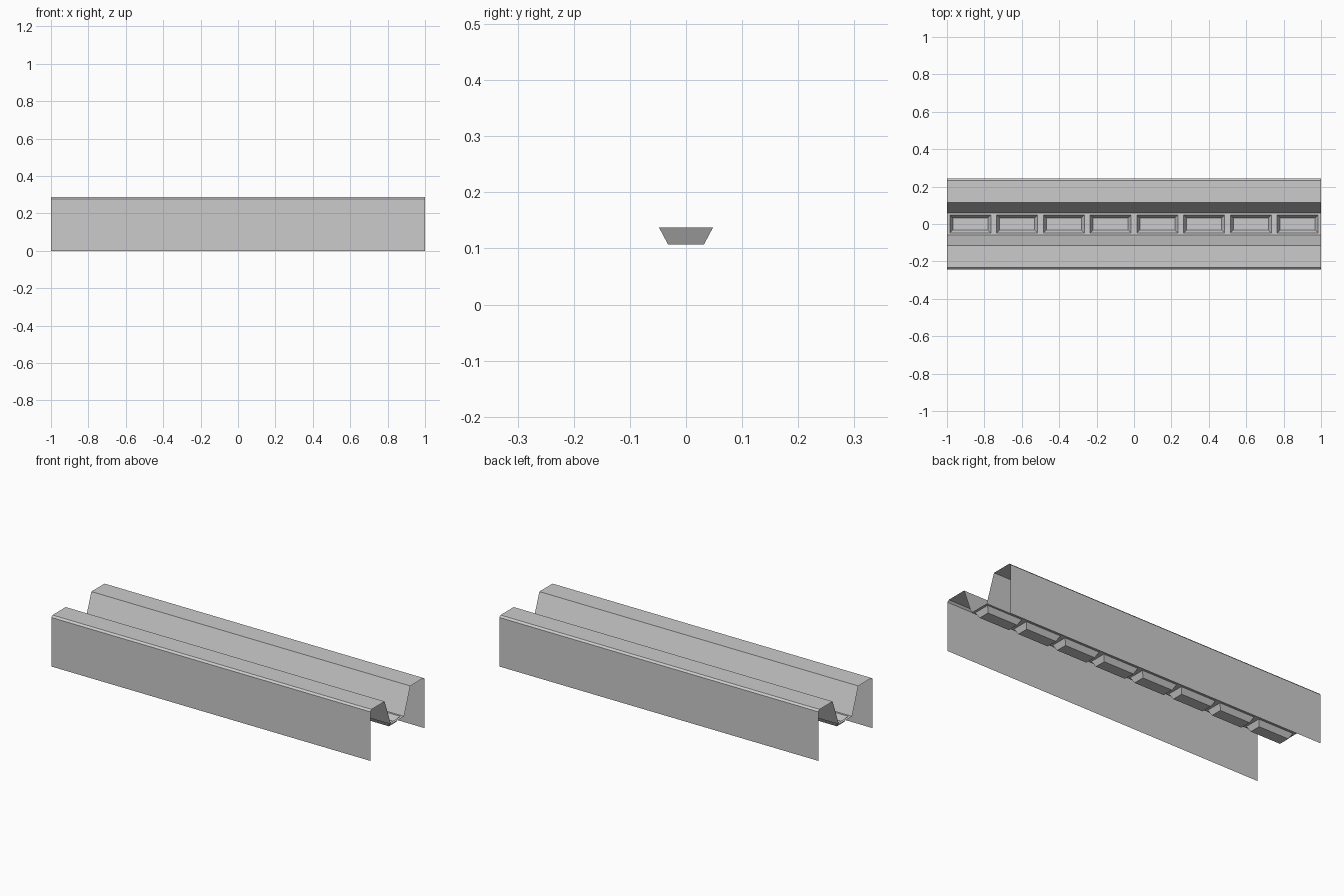
import bpy, bmesh

if "Cube" in bpy.data.objects:
    bpy.data.objects.remove(bpy.data.objects["Cube"])

HALF = 1.0          # half length of the rail
FLOOR_Z = 0.137     # channel floor height
POCKET_Z = 0.107    # bottom of the pockets


def add_object(name, bm):
    mesh = bpy.data.meshes.new(name)
    bm.to_mesh(mesh)
    bm.free()
    ob = bpy.data.objects.new(name, mesh)
    bpy.context.collection.objects.link(ob)
    return ob


# Sheet side: outer wall, bevel, top flange and sloped channel wall
def side_rail(name, side):
    profile = [(0.243, 0.0), (0.243, 0.278), (0.233, 0.288),
               (0.115, 0.288), (0.059, FLOOR_Z)]
    bm = bmesh.new()
    left = [bm.verts.new((-HALF, side * y, z)) for y, z in profile]
    right = [bm.verts.new((HALF, side * y, z)) for y, z in profile]
    for i in range(len(profile) - 1):
        quad = [left[i], left[i + 1], right[i + 1], right[i]]
        if side < 0:
            quad.reverse()
        face = bm.faces.new(quad)
        face.normal_update()
        # keep the outside facing up / outward
        if face.normal.z < -1e-4 or (abs(face.normal.z) < 1e-4 and face.normal.y * side < 0):
            face.normal_flip()
    return add_object(name, bm)


side_rail("front_rail", -1)
side_rail("back_rail", 1)

# Channel floor: grid strip whose middle cells sink into tapered pockets
xs = [-HALF]
for i in range(8):
    centre = -0.875 + 0.25 * i
    xs += [centre - 0.11, centre + 0.11]
xs.append(HALF)
ys = [-0.059, -0.048, 0.048, 0.059]

bm = bmesh.new()
grid = [[bm.verts.new((x, y, FLOOR_Z)) for y in ys] for x in xs]
pockets = []
for i in range(len(xs) - 1):
    for j in range(len(ys) - 1):
        f = bm.faces.new((grid[i][j], grid[i + 1][j],
                          grid[i + 1][j + 1], grid[i][j + 1]))
        if j == 1 and i % 2 == 1:
            pockets.append(f)
bm.normal_update()
bmesh.ops.inset_individual(bm, faces=pockets, thickness=0.016, use_even_offset=True)
for f in pockets:
    for v in f.verts:
        v.co.z = POCKET_Z
bm.normal_update()
add_object("pocketed_floor", bm)
